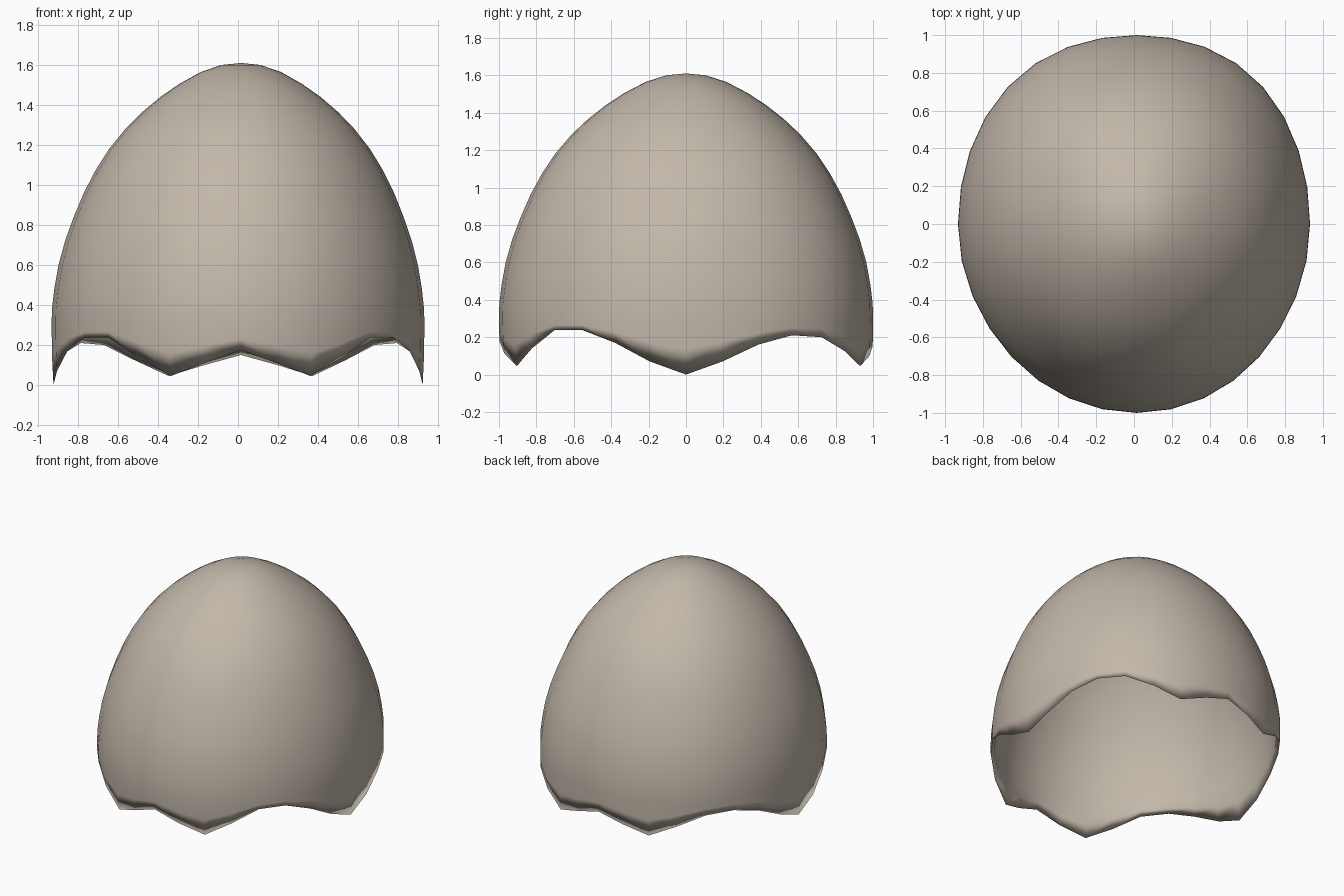
import bpy, bmesh, math

if "Cube" in bpy.data.objects:
    bpy.data.objects.remove(bpy.data.objects["Cube"])

SIDES = 32
RX, RY = 0.932, 1.0
# dome profile: normalised radius, height
PROFILE = [(0.105, 1.6), (0.215, 1.565), (0.33, 1.505), (0.43, 1.44), (0.525, 1.365),
           (0.61, 1.285), (0.7, 1.18), (0.77, 1.075), (0.83, 0.965), (0.885, 0.84),
           (0.93, 0.72), (0.964, 0.6), (0.986, 0.48), (0.998, 0.38), (1.0, 0.3)]
# broken rim heights from the side (0 deg) to the middle (90 deg)
RIM_FRONT = [0.0, 0.07, 0.17, 0.237, 0.237, 0.14, 0.045, 0.11, 0.175]
RIM_BACK = [0.0, 0.07, 0.16, 0.21, 0.2, 0.125, 0.045, 0.1, 0.15]


def rim_height(i):
    k = i % 16
    k = 16 - k if k > 8 else k
    return (RIM_BACK if i % SIDES < 16 else RIM_FRONT)[k]


def point(i, r, z):
    a = math.tau * i / SIDES
    s = math.sin(2 * a) ** 2
    # the back is slightly fuller than the front
    if math.sin(a) > 0:
        r *= 1 + (0.02 * s + 0.012 * s * math.sin(a) ** 2) * r
    else:
        r *= 1 - 0.01 * s * math.cos(a) ** 2 * r
    # the lower edge draws in, more so at the front
    drop = 0.01 + 0.02 * max(0, -math.sin(a))
    r -= drop * (max(0, 0.28 - z) / 0.28) ** 2
    x, y = RX * r * math.cos(a), RY * r * math.sin(a)
    return (x + 0.015 * (1 - (x / RX) ** 2), y, z)


# eggshell dome with a jagged lower edge
bm = bmesh.new()
rings = [[bm.verts.new(point(i, r, z)) for i in range(SIDES)] for r, z in PROFILE]
for t in (0.55, 1.0):
    rings.append([bm.verts.new(point(i, 1, 0.3 + (rim_height(i) - 0.3) * t))
                  for i in range(SIDES)])
apex = bm.verts.new((0.015, 0, 1.61))
for i in range(SIDES):
    j = (i + 1) % SIDES
    bm.faces.new((apex, rings[0][i], rings[0][j]))
    for a, b in zip(rings, rings[1:]):
        bm.faces.new((a[i], b[i], b[j], a[j]))
for f in bm.faces:
    f.smooth = True
bm.verts.index_update()
rim = [v.index for v in rings[-1]]
inner = [v.index for v in bm.verts if v not in rings[-1]]
mesh = bpy.data.meshes.new("eggshell")
bm.to_mesh(mesh)
bm.free()
shell = bpy.data.objects.new("eggshell", mesh)
bpy.context.collection.objects.link(shell)

# thin wall, thickened inwards and tapering to a sharp rim
group = shell.vertex_groups.new(name="wall")
group.add(inner, 1.0, 'REPLACE')
group.add(rim, 0.0, 'REPLACE')
wall = shell.modifiers.new("wall", 'SOLIDIFY')
wall.thickness = 0.025
wall.offset = -1
wall.use_rim = False
wall.vertex_group = "wall"
weld = shell.modifiers.new("weld_rim", 'WELD')
weld.merge_threshold = 0.0005

# warm grey shell colour
mat = bpy.data.materials.new("shell_grey")
mat.diffuse_color = (0.54, 0.475, 0.4, 1)
mat.use_nodes = True
mat.node_tree.nodes["Principled BSDF"].inputs["Base Color"].default_value = mat.diffuse_color
mesh.materials.append(mat)
